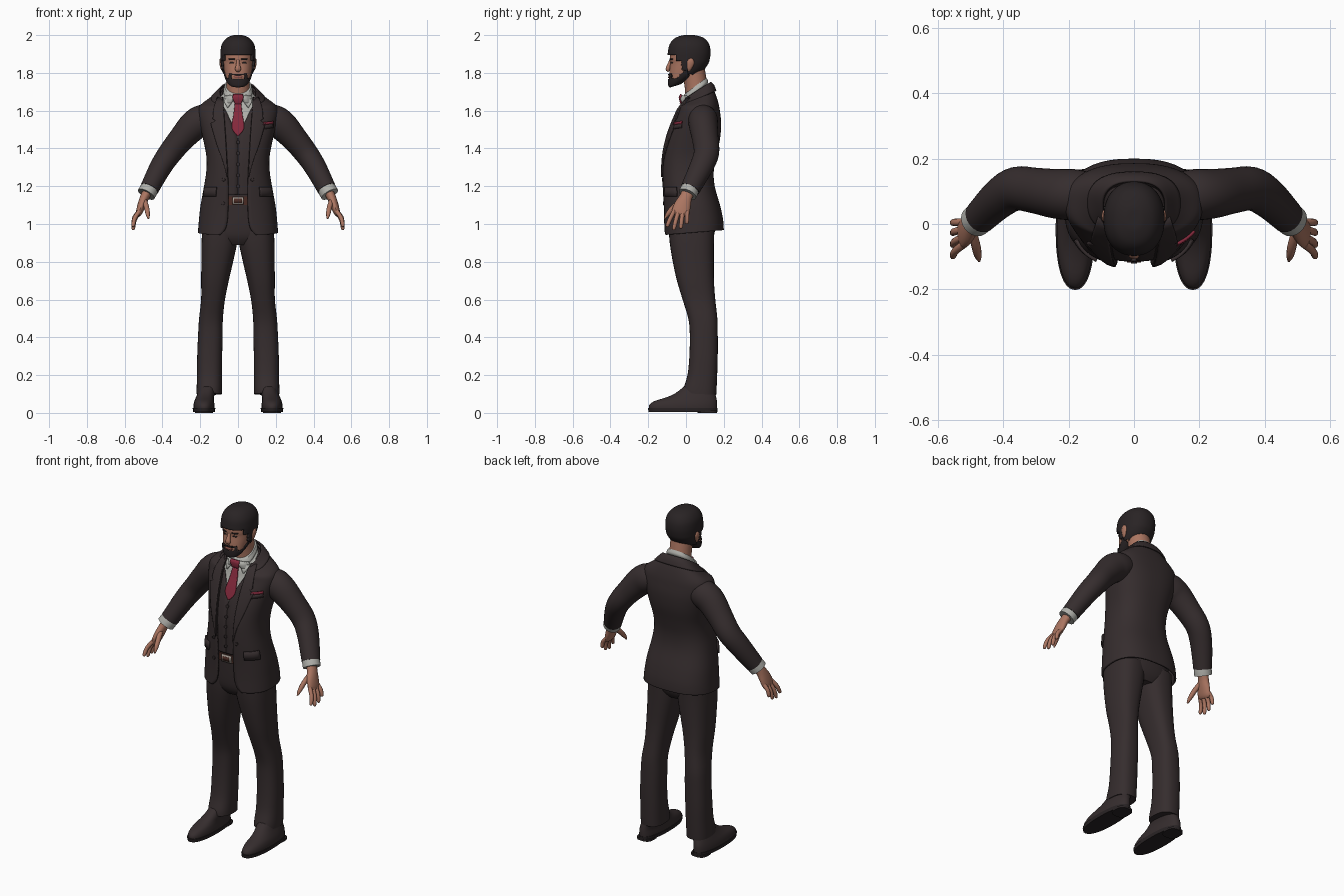
import bpy, math
from mathutils import Vector
from mathutils.bvhtree import BVHTree


def material(name, rgb):
    m = bpy.data.materials.new(name)
    m.diffuse_color = (*rgb, 1)
    return m


SUIT = material("charcoal suit", (0.036, 0.026, 0.027))
HAIR = material("dark hair", (0.022, 0.017, 0.018))
SKIN = material("skin", (0.41, 0.18, 0.12))
SHIRT = material("pale grey shirt", (0.43, 0.43, 0.40))
RED = material("dark red", (0.23, 0.022, 0.045))
BELT = material("brown leather", (0.07, 0.025, 0.018))
METAL = material("metal", (0.38, 0.33, 0.29))
LIP = material("lips", (0.30, 0.10, 0.08))


def smooth(rows, n=3):
    """Catmull-Rom resampling of rows of numbers."""
    out = []
    for i in range(len(rows) - 1):
        a, b, c, d = (rows[max(0, min(len(rows) - 1, i + k))] for k in (-1, 0, 1, 2))
        for s in range(n):
            t = s / n
            out.append(tuple(0.5 * (2 * q + (r - p) * t + (2 * p - 5 * q + 4 * r - w) * t * t
                                    + (3 * q - p - 3 * r + w) * t ** 3)
                             for p, q, r, w in zip(a, b, c, d)))
    return out + [tuple(rows[-1])]


def bridge(rings, closed=True, caps=True):
    n = len(rings[0])
    verts = [v for r in rings for v in r]
    faces = []
    for i in range(len(rings) - 1):
        for j in range(n if closed else n - 1):
            k = (j + 1) % n
            faces.append((i * n + j, i * n + k, (i + 1) * n + k, (i + 1) * n + j))
    if closed and caps:
        faces.append(tuple(reversed(range(n))))
        faces.append(tuple(range(len(verts) - n, len(verts))))
    return verts, faces


def loft(rows, seg=48, n=3, p=0.8):
    """Rows: z, centre x, half width, front y, back y, half opening in front, tilt."""
    rows = smooth(rows, n)
    closed = not any(r[5] > 1e-6 for r in rows)
    rings = []
    for z, cx, rx, yf, yb, gap, tilt in rows:
        cy, ry = (yf + yb) / 2, (yb - yf) / 2
        a0 = math.asin(min(1, max(0, gap) / rx) ** (1 / p))
        ring = []
        for j in range(seg if closed else seg + 1):
            a = a0 + (2 * math.pi - 2 * a0) * j / seg
            s, c = math.sin(a), -math.cos(a)
            y = math.copysign(abs(c) ** p, c) * ry
            ring.append((cx + math.copysign(abs(s) ** p, s) * rx, cy + y, z + tilt * y))
        rings.append(ring)
    return bridge(rings, closed)


def sweep(rows, seg=20, n=3):
    """Rows: x, y, z, radius towards y, radius across."""
    rows = smooth(rows, n)
    rings = []
    for i, r in enumerate(rows):
        d = (Vector(rows[min(i + 1, len(rows) - 1)][:3]) - Vector(rows[max(i - 1, 0)][:3])).normalized()
        u = Vector((0, 1, 0))
        u = (u - d * u.dot(d)).normalized()
        v = d.cross(u)
        rings.append([Vector(r[:3]) + u * r[3] * math.cos(a) + v * r[4] * math.sin(a)
                      for a in (2 * math.pi * j / seg for j in range(seg))])
    return bridge(rings)


def add(name, geo, mat, mirror=False, thick=0, offset=-1):
    me = bpy.data.meshes.new(name)
    me.from_pydata(geo[0], [], geo[1])
    me.materials.append(mat)
    me.shade_smooth()
    me.set_sharp_from_angle(angle=math.radians(40))
    ob = bpy.data.objects.new(name, me)
    bpy.context.collection.objects.link(ob)
    if thick:
        m = ob.modifiers.new("thickness", "SOLIDIFY")
        m.thickness, m.offset = thick, offset
    if mirror:
        ob.modifiers.new("mirror", "MIRROR")
    return ob


def plate(name, tree, rows, mat, mirror=False, thick=0.006, lift=0.0, slant=0, cols=8):
    """Thin plate laid on a front surface. Rows from the bottom: z, left x, right x."""
    rings, y = [], -0.1
    for z, xa, xb in rows:
        ring = []
        for j in range(cols + 1):
            x = xa + (xb - xa) * j / cols
            zz = z + slant * (x - xa)
            hit = tree.ray_cast(Vector((x, -1, zz)), Vector((0, 1, 0)))[0]
            if hit and hit.y < 0.07:
                y = hit.y
            ring.append((x, y - lift, zz))
        rings.append(ring)
    return add(name, bridge(rings, False), mat, mirror, thick, 1)


# Jacket, waistcoat and shirt share one body profile
BODY = [(0.955, 0, .212, -.118, .200, .095, .08), (0.985, 0, .210, -.118, .199, .068, .08),
        (1.03, 0, .206, -.118, .194, .056, .05), (1.10, 0, .198, -.120, .180, .052, 0),
        (1.20, 0, .180, -.126, .152, .052, 0), (1.28, 0, .168, -.128, .147, .055, 0),
        (1.36, 0, .168, -.124, .160, .060, 0), (1.45, 0, .185, -.106, .180, .065, 0),
        (1.53, 0, .203, -.078, .186, .070, 0), (1.59, 0, .212, -.052, .180, .074, .03),
        (1.628, 0, .200, -.042, .172, .076, .1), (1.658, 0, .152, -.036, .155, .077, .35),
        (1.687, 0, .096, -.030, .130, .078, .65)]


def inner(d, gap, low):
    return [(z, cx, rx - d, yf + d, yb - d, gap(z), t) for z, cx, rx, yf, yb, g, t in BODY if z > low]


add("jacket", loft(BODY, 64, 4), SUIT, thick=0.01)
coat = BVHTree.FromPolygons(*loft([r[:5] + (0, r[6]) for r in BODY], 64, 4))
vest_rows = inner(.013, lambda z: max(0, (z - 1.46) * .45), 1.19)
vest_rows = [(1.155, 0, .172, -.112, .15, 0, 0)] + vest_rows
add("waistcoat", loft(vest_rows, 64, 4), SUIT, thick=0.005)
vest = BVHTree.FromPolygons(*loft([r[:5] + (0, r[6]) for r in vest_rows], 64, 4))
shirt_rows = inner(.021, lambda z: 0, 1.15) + [(1.705, 0, .077, -.022, .118, 0, .7),
                                               (1.73, 0, .069, -.010, .108, 0, .75)]
shirt_geo = loft(shirt_rows, 64, 4)
add("shirt", shirt_geo, SHIRT)
shirt = BVHTree.FromPolygons(*shirt_geo)

# Jacket details
add("jacket_collar", loft([(1.664, 0, .140, -.03, .157, .088, .42), (1.682, 0, .116, -.03, .146, .085, .58),
                           (1.70, 0, .096, -.024, .130, .08, .65)]), SUIT, thick=0.008, offset=0)
plate("lapels", coat, smooth([(1.25, .055, .058), (1.33, .058, .078), (1.42, .063, .110), (1.53, .070, .142)])
      + [(1.545, .071, .118), (1.555, .072, .132)] + [(1.60, .075, .128), (1.64, .077, .118), (1.665, .078, .108)],
      SUIT, True, .008)
plate("pocket_flaps", coat, [(1.145, .115, .178), (1.17, .113, .175), (1.195, .112, .171)], SUIT, True, .01)
plate("breast_pocket", coat, [(1.500, .125, .182), (1.522, .125, .182)], SUIT, slant=.15)
plate("pocket_square", coat, [(1.522, .128, .182), (1.536, .128, .182)], RED, thick=.008, slant=.15)
for tree, spots in ((coat, [(-.075, 1.235), (-.078, 1.11), (.075, 1.235)]),
                    (vest, [(0, 1.20 + .058 * i) for i in range(5)])):
    for x, z in spots:
        plate("button", tree, [(z + .009 * math.sin(a), x - .009 * math.cos(a), x + .009 * math.cos(a))
                               for a in (-1.4, -.8, 0, .8, 1.4)], SUIT, cols=4)

# Shirt collar points and tie
plate("collar_points", shirt, [(1.615, .052, .056), (1.64, .034, .070), (1.66, .022, .073), (1.68, .012, .068)],
      SHIRT, True, .008, .003)
plate("tie", shirt, smooth([(1.465, -.002, .002), (1.505, -.032, .032), (1.57, -.025, .025), (1.64, -.016, .016)]),
      RED, thick=.008, lift=.004)
plate("tie_knot", shirt, [(1.632, -.014, .014), (1.64, -.018, .018), (1.668, -.028, .028), (1.682, -.024, .024)],
      RED, thick=.015, lift=.006)

# Trousers, belt and buckle
add("trouser_hips", loft([(.89, 0, .10, -.06, .12, 0, 0), (.93, 0, .17, -.085, .145, 0, 0),
                          (1.0, 0, .182, -.095, .155, 0, 0), (1.16, 0, .165, -.100, .135, 0, 0)]), SUIT)
add("trouser_legs", loft([(.10, .152, .067, -.015, .160, 0, -.05), (.13, .152, .067, -.012, .162, 0, -.03),
                          (.2, .151, .066, .008, .165, 0, 0), (.3, .150, .066, .018, .168, 0, 0),
                          (.42, .146, .065, .020, .168, 0, 0), (.5, .143, .063, .012, .166, 0, 0),
                          (.6, .132, .063, -.018, .155, 0, 0), (.7, .122, .073, -.048, .148, 0, 0),
                          (.8, .110, .084, -.070, .147, 0, 0), (.9, .099, .094, -.086, .148, 0, 0),
                          (.98, .095, .094, -.092, .15, 0, 0)], 32), SUIT, True)
belt_geo = loft([(1.10, 0, .172, -.106, .14, 0, 0), (1.145, 0, .170, -.106, .14, 0, 0)], n=1)
add("belt", belt_geo, BELT)
belt = BVHTree.FromPolygons(*belt_geo)
plate("buckle", belt, [(1.102, -.03, .03), (1.143, -.03, .03)], METAL, thick=.008)
plate("buckle_centre", belt, [(1.111, -.021, .021), (1.134, -.021, .021)], BELT, thick=.008, lift=.004)

# Shoes
add("shoes", loft([(.015, .180, .056, -.195, .164, 0, 0), (.04, .180, .056, -.195, .165, 0, 0),
                   (.062, .179, .052, -.168, .164, 0, 0), (.082, .175, .048, -.105, .160, 0, 0),
                   (.105, .168, .046, -.055, .155, 0, 0), (.14, .160, .044, -.01, .15, 0, 0)], 32, p=.88), SUIT, True)
add("soles", loft([(.006, .180, .058, -.198, .166, 0, 0), (.026, .180, .060, -.202, .167, 0, 0)], 32, 1, .88), HAIR, True)
add("heels", loft([(0, .180, .048, .06, .165, 0, 0), (.012, .180, .048, .06, .165, 0, 0)], 24, 1, .7), HAIR, True)

# Arms: sleeve, cuff, palm and fingers
add("sleeves", sweep([(.135, .088, 1.555, .070, .070), (.185, .090, 1.55, .078, .082), (.235, .092, 1.52, .076, .080),
                      (.30, .102, 1.45, .070, .069), (.36, .108, 1.375, .067, .063), (.41, .080, 1.30, .062, .058),
                      (.47, .022, 1.185, .052, .050)], 28, 4), SUIT, True)
add("cuffs", sweep([(.458, .033, 1.207, .046, .046), (.474, .018, 1.178, .049, .049),
                    (.486, .008, 1.157, .049, .049)], 24), SHIRT, True)
add("palms", sweep([(.476, .014, 1.175, .034, .026), (.495, -.002, 1.14, .034, .024), (.510, -.018, 1.10, .044, .022),
                    (.524, -.030, 1.06, .046, .017), (.530, -.034, 1.045, .034, .010)]), SKIN, True)
for i, (y, z) in enumerate([(-.102, .985), (-.066, .968), (-.028, .975), (.004, 1.0)]):
    base, tip = Vector((.522, -.063 + .023 * i, 1.068)), Vector((.556, y, z))
    mid = base.lerp(tip, .5) + Vector((.008, 0, .004))
    add("fingers", sweep([(*base, .012, .012), (*mid, .0115, .0115), (*mid.lerp(tip, .8), .010, .010),
                          (*tip, .004, .004)], 10), SKIN, True)
add("thumbs", sweep([(.497, -.02, 1.13, .014, .014), (.485, -.062, 1.092, .015, .014),
                     (.478, -.095, 1.055, .012, .012), (.474, -.113, 1.028, .004, .004)], 10), SKIN, True)

# Neck and head
add("neck", sweep([(0, .062, 1.64, .064, .066), (0, .052, 1.74, .060, .062), (0, .035, 1.83, .062, .064)], 28), SKIN)
head_geo = loft([(1.738, 0, .024, -.080, -.035, 0, .3), (1.748, 0, .045, -.086, -.005, 0, .4),
                 (1.775, 0, .062, -.089, .040, 0, .3), (1.81, 0, .072, -.088, .080, 0, .1),
                 (1.85, 0, .079, -.083, .105, 0, 0), (1.875, 0, .081, -.086, .114, 0, 0),
                 (1.91, 0, .081, -.084, .118, 0, 0), (1.945, 0, .075, -.076, .112, 0, 0),
                 (1.972, 0, .056, -.055, .092, 0, 0), (1.986, 0, .028, -.02, .055, 0, 0),
                 (1.988, 0, .006, .01, .025, 0, 0)], 80, 7, .9)
add("head", head_geo, SKIN)
face = BVHTree.FromPolygons(*head_geo)


def head_shell(name, keep, lift):
    """Copy the part of the head chosen by a rule and push it outwards."""
    verts = [Vector(v) for v in head_geo[0]]
    faces = [f for f in head_geo[1] if keep(sum((verts[i] for i in f), Vector()) / len(f))]
    ids = {v: k for k, v in enumerate(sorted({i for f in faces for i in f}))}
    add(name, ([verts[i] for i in ids], [[ids[i] for i in f] for f in faces]), HAIR, thick=lift, offset=1)


def is_hair(c):
    low = 1.893 if c.y < -.05 else 1.865 if c.y < -.02 else 1.815 if c.y < .008 else 1.80
    return c.z > low


def is_beard(c):
    jaw = c.z < 1.770 + 1.0 * max(0, c.y + .05) and c.y < .014
    moustache = c.y < -.04 and 1.789 < c.z < 1.798 and abs(c.x) < .043
    corners = c.y < -.04 and c.z < 1.798 and .032 < abs(c.x) < .045
    return jaw or moustache or corners


head_shell("hair", is_hair, .012)
head_shell("beard", is_beard, .007)

# Face details
add("nose", sweep([(0, -.078, 1.872, .008, .008), (0, -.088, 1.845, .010, .010), (0, -.096, 1.820, .012, .016),
                   (0, -.090, 1.808, .006, .010)], 16), SKIN)
add("ears", sweep([(.080, .015, 1.812, .006, .005), (.085, .018, 1.825, .013, .008), (.090, .024, 1.855, .020, .009),
                   (.090, .026, 1.872, .012, .007), (.088, .026, 1.878, .004, .003)], 16), SKIN, True)
plate("eyes", face, [(1.849, .027, .040), (1.853, .021, .046), (1.857, .026, .041)], HAIR, True, .002)
plate("eyebrows", face, [(1.869, .018, .046), (1.875, .016, .050)], HAIR, True, .004)
plate("mouth", face, [(1.772, -.014, .014), (1.778, -.026, .026), (1.785, -.014, .014)], LIP, thick=.005)
